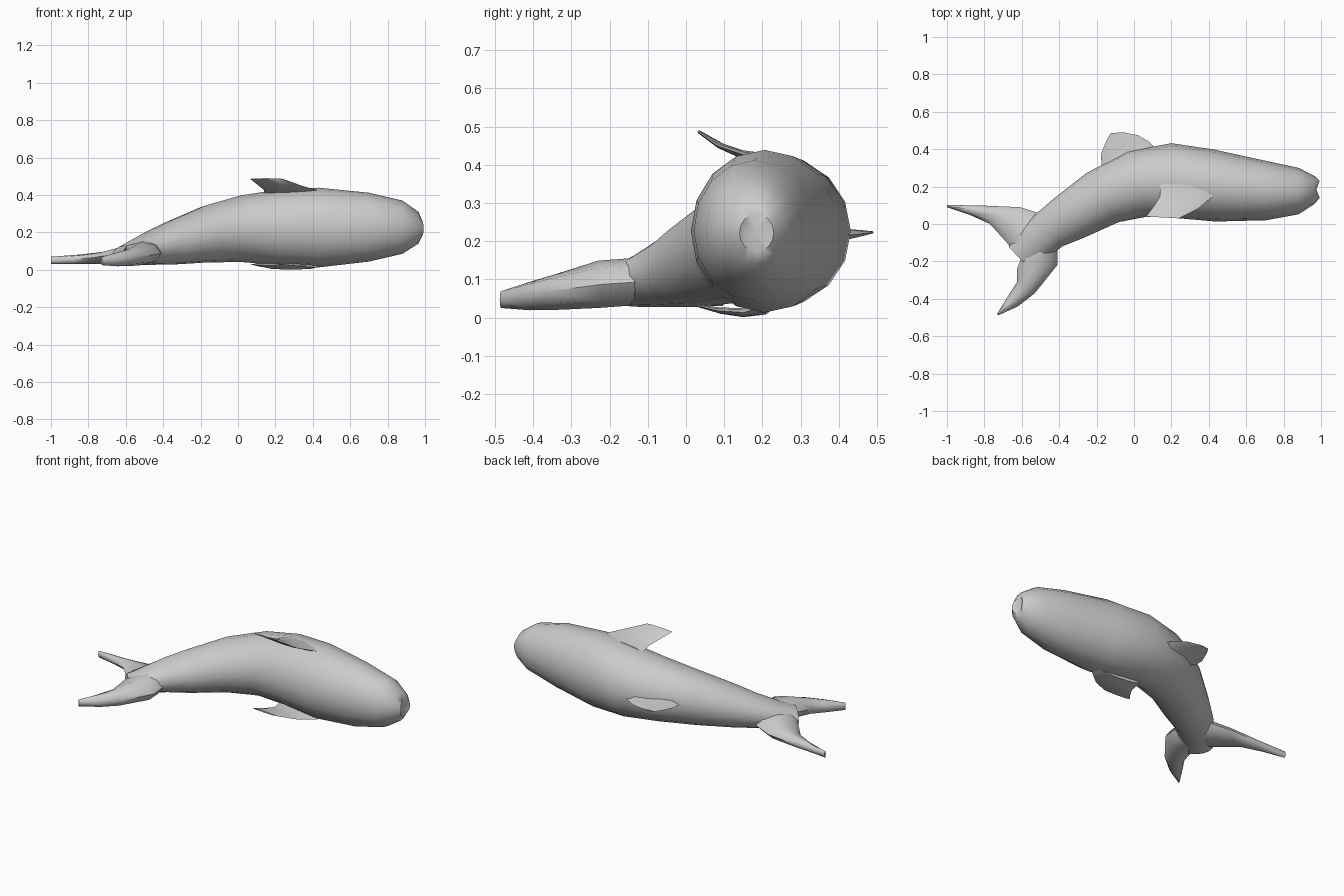
import bpy, bmesh
from math import sin, cos, pi, radians
from mathutils import Vector


def loft(name, rings, start_tip=None, end_tip=None):
    """Skin equal-length rings of points; close the ends with a fan or an ngon."""
    bm = bmesh.new()
    loops = [[bm.verts.new(p) for p in r] for r in rings]
    n = len(loops[0])
    for a, b in zip(loops, loops[1:]):
        for i in range(n):
            j = (i + 1) % n
            bm.faces.new((a[i], a[j], b[j], b[i]))
    for loop, tip in ((loops[0], start_tip), (loops[-1], end_tip)):
        if tip is None:
            bm.faces.new(loop)
        else:
            c = bm.verts.new(tip)
            for i in range(n):
                bm.faces.new((loop[i], loop[(i + 1) % n], c))
    bmesh.ops.recalc_face_normals(bm, faces=bm.faces[:])
    mesh = bpy.data.meshes.new(name)
    bm.to_mesh(mesh)
    bm.free()
    ob = bpy.data.objects.new(name, mesh)
    bpy.context.collection.objects.link(ob)
    bpy.ops.object.select_all(action='DESELECT')
    ob.select_set(True)
    bpy.context.view_layer.objects.active = ob
    bpy.ops.object.shade_smooth_by_angle(angle=radians(50))
    return ob


def fin(name, stations, n=8):
    """Stations: lead x, y, trail x, y, centre z, half thickness."""
    rings = []
    for lx, ly, tx, ty, z, h in stations:
        lead, trail = Vector((lx, ly, z)), Vector((tx, ty, z))
        mid, half = (lead + trail) / 2, (lead - trail) / 2
        rings.append([mid + half * cos(2 * pi * i / n) + Vector((0, 0, h * sin(2 * pi * i / n)))
                      for i in range(n)])
    return loft(name, rings)


# Body: x, y, z centre, half width, half height, heading in degrees
SIDES = 16
sections = [
    (0.993, 0.185, 0.222, 0.045, 0.05, 0),
    (0.965, 0.182, 0.225, 0.075, 0.085, 0),
    (0.88, 0.176, 0.228, 0.124, 0.142, 0),
    (0.70, 0.180, 0.228, 0.160, 0.184, 2),
    (0.43, 0.206, 0.226, 0.193, 0.213, 2),
    (0.20, 0.233, 0.226, 0.199, 0.200, 0),
    (0.015, 0.213, 0.220, 0.182, 0.178, 17),
    (-0.17, 0.140, 0.192, 0.157, 0.153, 34),
    (-0.35, 0.030, 0.147, 0.132, 0.119, 38),
    (-0.455, -0.035, 0.121, 0.112, 0.094, 42),
    (-0.54, -0.110, 0.097, 0.100, 0.070, 44),
    (-0.61, -0.185, 0.080, 0.088, 0.048, 44),
]
rings = []
for k, (x, y, z, w, h, a) in enumerate(sections):
    a = radians(a)
    ring = []
    for i in range(SIDES):
        t = 2 * pi * i / SIDES
        d = w * cos(t)
        notch = 0.018 * (1 - abs(cos(t))) if k == 0 else 0   # mouth slit between the lips
        ring.append((x - sin(a) * d - notch, y + cos(a) * d, z + h * sin(t)))
    rings.append(ring)
loft("body", rings, start_tip=(0.965, 0.182, 0.222))

# Dorsal fin
fin("dorsal_fin", [
    (0.13, 0.39, -0.17, 0.29, 0.21, 0.040),
    (0.08, 0.44, -0.178, 0.37, 0.217, 0.016),
    (0.02, 0.475, -0.148, 0.445, 0.221, 0.008),
    (-0.06, 0.491, -0.125, 0.485, 0.223, 0.003),
])

# Side fins: the upper one is raised, the lower one is pressed flat
outline = [(0.43, 0.20, 0.14, 0.22), (0.425, 0.15, 0.14, 0.15),
           (0.34, 0.08, 0.11, 0.10), (0.24, 0.03, 0.065, 0.04)]
for name, heights in (("upper_side_fin", (0.41, 0.426, 0.45, 0.486)),
                      ("lower_side_fin", (0.028, 0.013, 0.018, 0.030))):
    fin(name, [o + (z, h) for o, z, h in zip(outline, heights, (0.02, 0.012, 0.008, 0.004))])

# Tail lobes
fin("upper_tail_lobe", [
    (-0.46, 0.02, -0.60, -0.19, 0.095, 0.060),
    (-0.515, 0.06, -0.68, -0.10, 0.080, 0.048),
    (-0.61, 0.09, -0.77, 0.00, 0.066, 0.034),
    (-0.80, 0.098, -0.88, 0.050, 0.056, 0.026),
    (-1.0, 0.102, -1.0, 0.090, 0.050, 0.020),
])
fin("lower_tail_lobe", [
    (-0.41, -0.13, -0.60, -0.17, 0.093, 0.062),
    (-0.41, -0.22, -0.625, -0.24, 0.087, 0.062),
    (-0.53, -0.37, -0.625, -0.31, 0.067, 0.047),
    (-0.62, -0.44, -0.67, -0.38, 0.056, 0.037),
    (-0.725, -0.488, -0.733, -0.482, 0.047, 0.022),
])
